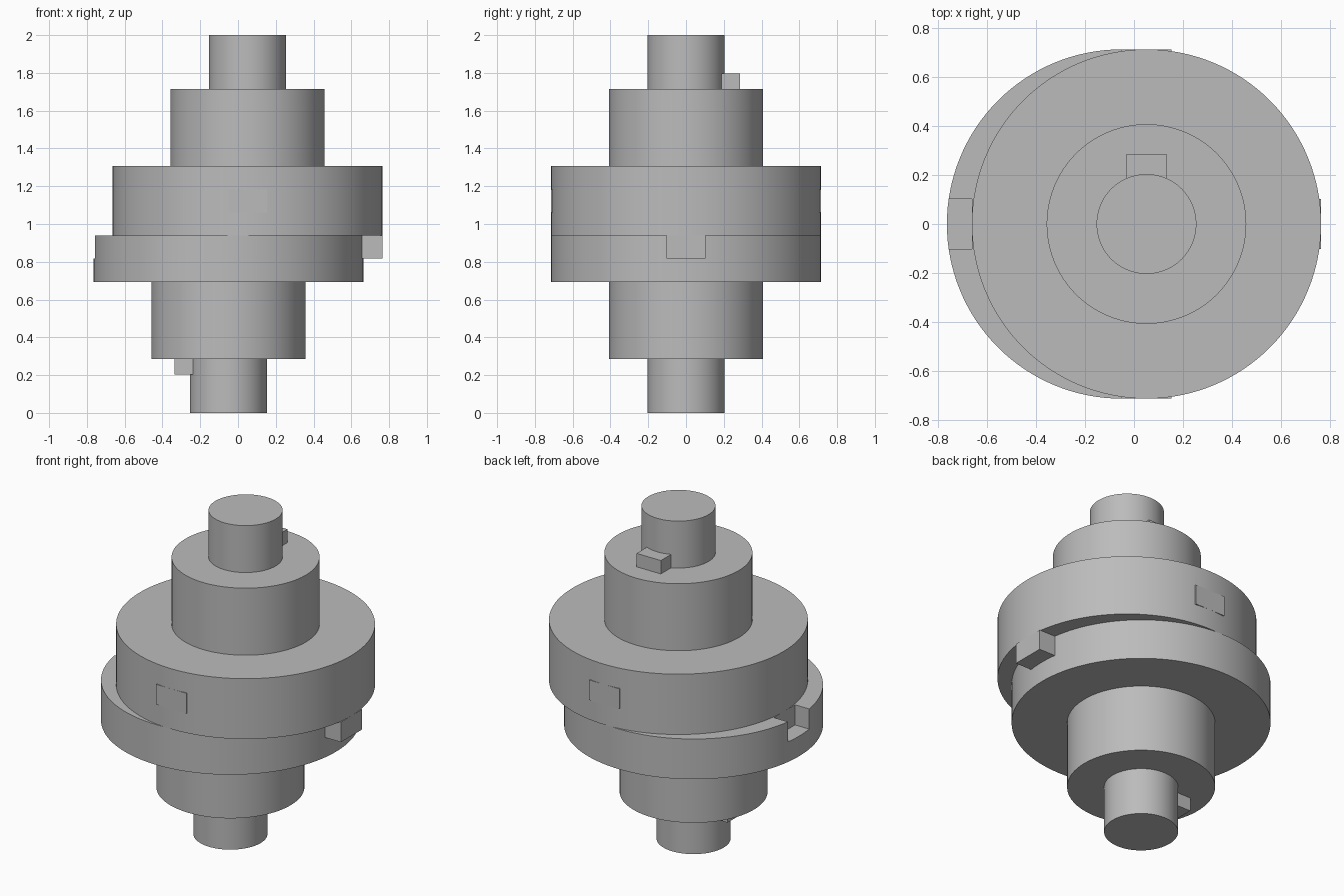
import bpy
from mathutils import Vector

if "Cube" in bpy.data.objects:
    bpy.data.objects.remove(bpy.data.objects["Cube"], do_unlink=True)

U = 2 / 9.8            # shaft radius, the unit of every dimension
SHIFT = 0.25 * U       # sideways offset of each half
RADIUS = 3.5 * U       # coupling disc radius

grey = bpy.data.materials.new("steel grey")
grey.use_nodes = True
grey.diffuse_color = (0.5, 0.5, 0.5, 1)
grey.node_tree.nodes["Principled BSDF"].inputs["Base Color"].default_value = (0.5, 0.5, 0.5, 1)


def finish(name):
    ob = bpy.context.object
    ob.name = name
    ob.data.materials.append(grey)
    return ob


def cylinder(name, x, radius, z0, z1):
    bpy.ops.mesh.primitive_cylinder_add(vertices=128, radius=radius, depth=z1 - z0,
                                        location=(x, 0, (z0 + z1) / 2))
    bpy.ops.object.shade_smooth_by_angle()
    return finish(name)


def box(name, low, high):
    low, high = Vector(low), Vector(high)
    bpy.ops.mesh.primitive_cube_add(size=1, location=(low + high) / 2)
    ob = finish(name)
    ob.scale = high - low
    bpy.ops.object.transform_apply(location=False, rotation=False, scale=True)
    return ob


def cut(target, cutter):
    mod = target.modifiers.new("slot", "BOOLEAN")
    mod.operation = "DIFFERENCE"
    mod.solver = "EXACT"
    mod.object = cutter
    bpy.context.view_layer.objects.active = target
    bpy.ops.object.modifier_apply(modifier=mod.name)
    bpy.data.objects.remove(cutter, do_unlink=True)


half = U / 2           # half the tongue width
key = 0.4 * U          # half the key width, and its height

# Lower half: shaft, hub, slotted flange and key
cylinder("lower_shaft", -SHIFT, U, 0, 1.4 * U)
cylinder("lower_hub", -SHIFT, 2 * U, 1.4 * U, 3.4 * U)
lower_flange = cylinder("lower_flange", -SHIFT, RADIUS, 3.4 * U, 4.6 * U)
cut(lower_flange, box("slot_cutter", (-1, -half, 4 * U), (1, half, 5 * U)))
box("lower_key", (-SHIFT - 1.4 * U, -key, U), (-SHIFT - 0.9 * U, key, 1.4 * U))

# Middle disc with two crossed tongues
cylinder("middle_disc", SHIFT, RADIUS, 4.6 * U, 5.2 * U)
box("lower_tongue", (SHIFT - RADIUS, -half, 4 * U), (SHIFT + RADIUS, half, 4.6 * U))
box("upper_tongue", (SHIFT - half, -RADIUS, 5.2 * U), (SHIFT + half, RADIUS, 5.8 * U))

# Upper half: slotted flange, hub, shaft and key
upper_flange = cylinder("upper_flange", SHIFT, RADIUS, 5.2 * U, 6.4 * U)
cut(upper_flange, box("slot_cutter", (SHIFT - half, -1, 5 * U), (SHIFT + half, 1, 5.8 * U)))
cylinder("upper_hub", SHIFT, 2 * U, 6.4 * U, 8.4 * U)
cylinder("upper_shaft", SHIFT, U, 8.4 * U, 9.8 * U)
box("upper_key", (SHIFT - key, 0.9 * U, 8.4 * U), (SHIFT + key, 1.4 * U, 8.8 * U))
